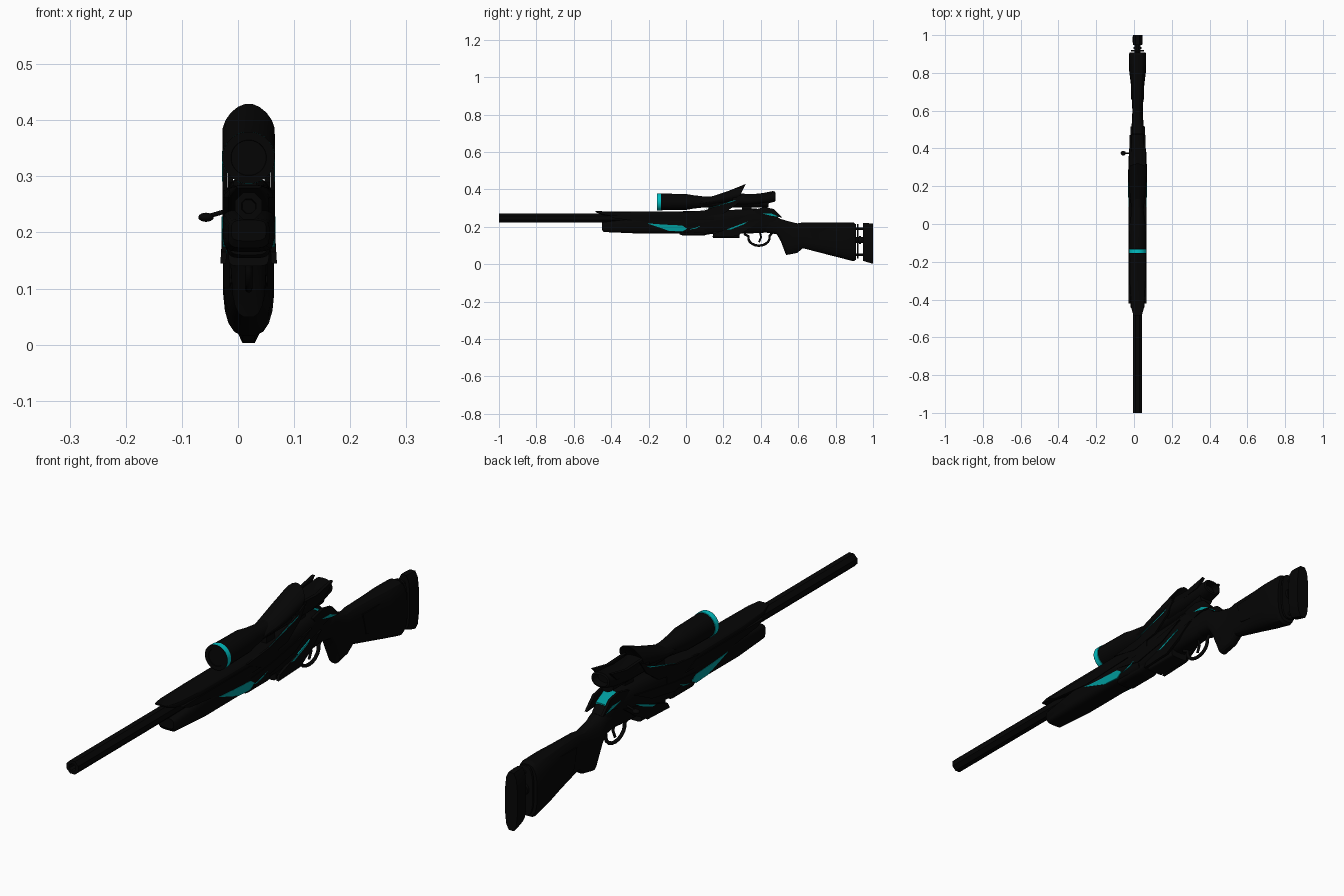
import bpy, bmesh, math

CX = 0.019  # the body sits slightly right of x=0 because of the bolt handle


def material(name, col):
    m = bpy.data.materials.new(name)
    m.diffuse_color = (*col, 1)
    return m


BLACK = material("black", (0.0016, 0.0016, 0.0016))
CHARCOAL = material("charcoal", (0.0022, 0.0022, 0.0022))
CYAN = material("cyan", (0.0, 0.52, 0.54))
TEAL = material("teal", (0.0, 0.32, 0.33))


def finish(name, bm, mat, angle=28):
    bmesh.ops.recalc_face_normals(bm, faces=bm.faces)
    me = bpy.data.meshes.new(name)
    bm.to_mesh(me)
    bm.free()
    me.materials.append(mat)
    ob = bpy.data.objects.new(name, me)
    bpy.context.collection.objects.link(ob)
    bpy.ops.object.select_all(action='DESELECT')
    bpy.context.view_layer.objects.active = ob
    ob.select_set(True)
    bpy.ops.object.shade_smooth_by_angle(angle=math.radians(angle))
    return ob


def loft(name, stations, mat, n=20, p=4.0, tilt=0.0):
    """Skin rounded sections (y, z_top, z_bottom, half_width) along y."""
    bm = bmesh.new()
    rings = []
    for y, zt, zb, hw in stations:
        zc, hh = (zt + zb) / 2, (zt - zb) / 2
        ring = []
        for i in range(n):
            a = 2 * math.pi * (i + 0.5) / n
            c, s = math.cos(a), math.sin(a)
            x = math.copysign(abs(c) ** (2 / p), c) * hw
            z = math.copysign(abs(s) ** (2 / p), s) * hh
            ring.append(bm.verts.new((CX + x, y + tilt * z, zc + z)))
        rings.append(ring)
    for r, q in zip(rings, rings[1:]):
        for i in range(n):
            j = (i + 1) % n
            bm.faces.new((r[i], r[j], q[j], q[i]))
    bm.faces.new(rings[0])
    bm.faces.new(rings[-1])
    return finish(name, bm, mat)


def tube(name, zc, stations, mat, n=24):
    """Turned part along y from (y, radius) pairs."""
    return loft(name, [(y, zc + r, zc - r, r) for y, r in stations], mat, n, 2.0)


def plates(name, profile, outer, thick, mat, flare=0.0):
    """Mirrored pair of side plates from a (y, z) profile; flare leans them outward at the bottom."""
    bm = bmesh.new()
    zmax = max(z for _, z in profile)
    for s in (-1, 1):
        def row(o):
            return [bm.verts.new((CX + s * (o + flare * (zmax - z)), y, z)) for y, z in profile]
        a, b = row(outer), row(outer - thick)
        bm.faces.new(a)
        bm.faces.new(b)
        for i in range(len(a)):
            j = (i + 1) % len(a)
            bm.faces.new((a[i], a[j], b[j], b[i]))
    return finish(name, bm, mat)


def wire(name, pts, radius, mat):
    """Round bar through points."""
    cu = bpy.data.curves.new(name, 'CURVE')
    cu.dimensions = '3D'
    cu.bevel_depth, cu.bevel_resolution, cu.use_fill_caps = radius, 2, True
    sp = cu.splines.new('POLY')
    sp.points.add(len(pts) - 1)
    for q, c in zip(sp.points, pts):
        q.co = (*c, 1)
    cu.materials.append(mat)
    ob = bpy.data.objects.new(name, cu)
    bpy.context.collection.objects.link(ob)
    bpy.ops.object.select_all(action='DESELECT')
    bpy.context.view_layer.objects.active = ob
    ob.select_set(True)
    bpy.ops.object.convert(target='MESH')


# Eight-sided barrel with recessed bore
tube("barrel", 0.247, [(-0.95, 0.012), (-1.0, 0.014), (-1.0, 0.026), (-0.1, 0.026)], BLACK, 8)

# Fore-end: lower handguard and upper shroud
loft("lower_handguard", [(-0.45, 0.222, 0.185, 0.031), (-0.44, 0.225, 0.172, 0.037),
     (-0.28, 0.245, 0.165, 0.046), (-0.02, 0.25, 0.165, 0.046), (0.1, 0.25, 0.158, 0.044)], BLACK)
loft("upper_shroud", [(-0.485, 0.284, 0.279, 0.022), (-0.44, 0.283, 0.262, 0.035),
     (-0.3, 0.283, 0.235, 0.043), (-0.05, 0.283, 0.23, 0.045), (0.15, 0.285, 0.22, 0.046)], BLACK)
plates("handguard_side_rail", [(-0.42, 0.262), (-0.02, 0.262), (0.04, 0.235), (-0.2, 0.225), (-0.38, 0.245)],
       0.047, 0.012, BLACK)

# Receiver, belly and magazine
loft("receiver", [(-0.02, 0.275, 0.158, 0.043), (0.15, 0.285, 0.16, 0.045), (0.36, 0.298, 0.165, 0.043),
     (0.42, 0.295, 0.168, 0.036), (0.475, 0.265, 0.175, 0.032), (0.5, 0.245, 0.19, 0.024)], BLACK, p=3.2)
loft("belly", [(-0.035, 0.2, 0.16, 0.034), (-0.02, 0.2, 0.154, 0.038), (0.1, 0.2, 0.154, 0.038),
     (0.135, 0.2, 0.168, 0.034)], BLACK)
loft("magazine", [(0.145, 0.2, 0.14, 0.036), (0.285, 0.2, 0.14, 0.036)], CHARCOAL, p=6)

# Layered armour blades down each side
plates("lower_blade", [(0.14, 0.145), (0.27, 0.15), (0.34, 0.19), (0.4, 0.235), (0.3, 0.215), (0.15, 0.165)],
       0.045, 0.01, BLACK, 0.06)
plates("middle_blade", [(-0.02, 0.215), (0.1, 0.225), (0.34, 0.265), (0.24, 0.215), (0.1, 0.19)],
       0.047, 0.012, BLACK)
plates("upper_blade", [(-0.04, 0.275), (0.1, 0.288), (0.22, 0.33), (0.31, 0.375), (0.27, 0.32),
       (0.2, 0.27), (0.08, 0.25)], 0.047, 0.008, BLACK)
plates("rear_blade", [(0.36, 0.29), (0.42, 0.305), (0.47, 0.295), (0.515, 0.25), (0.46, 0.255), (0.4, 0.24)],
       0.038, 0.01, BLACK)

# Coloured inlays
plates("handguard_inlay", [(-0.21, 0.219), (-0.12, 0.212), (-0.02, 0.207), (0.005, 0.19), (-0.02, 0.174),
       (-0.09, 0.178)], 0.0468, 0.0095, TEAL)
plates("receiver_inlay", [(0.01, 0.184), (0.05, 0.195), (0.08, 0.207), (0.055, 0.191)], 0.0472, 0.0095, TEAL)
plates("blade_inlay", [(0.15, 0.162), (0.21, 0.183), (0.33, 0.228), (0.31, 0.214), (0.22, 0.178)],
       0.0480, 0.0095, TEAL)
plates("scope_inlay", [(0.09, 0.291), (0.18, 0.318), (0.27, 0.345), (0.25, 0.335), (0.17, 0.312)],
       0.0472, 0.0015, TEAL)
plates("rear_inlay", [(0.41, 0.27), (0.46, 0.27), (0.5, 0.252), (0.46, 0.258)], 0.0384, 0.0095, TEAL)
loft("rear_top_inlay", [(0.415, 0.302, 0.288, 0.025), (0.42, 0.3, 0.287, 0.025), (0.47, 0.272, 0.262, 0.025)],
     TEAL)

# Scope: objective bell, ring, black bezel, lens, main tube, mounts
SZ = 0.333
tube("scope_tube", SZ, [(-0.134, 0.045), (0.0, 0.043), (0.04, 0.036), (0.1, 0.029), (0.44, 0.029)], BLACK)
tube("scope_ring", SZ, [(-0.145, 0.034), (-0.154, 0.045), (-0.154, 0.0468), (-0.134, 0.0468), (-0.132, 0.043)], CYAN)
tube("scope_bezel", SZ, [(-0.15, 0.03), (-0.1555, 0.032), (-0.1555, 0.0466), (-0.1535, 0.0466)], BLACK)
for y in (0.12, 0.3):
    loft("scope_mount", [(y, 0.315, 0.27, 0.014), (y + 0.05, 0.315, 0.27, 0.014)], BLACK, p=6)

# Swept hood over the scope and the eyepiece behind it
loft("scope_hood", [(0.06, 0.345, 0.305, 0.03), (0.14, 0.368, 0.31, 0.04), (0.21, 0.393, 0.318, 0.046),
     (0.295, 0.43, 0.33, 0.047), (0.275, 0.405, 0.335, 0.036)], BLACK, p=1.75, tilt=0.5)
loft("eyepiece_cowl", [(0.25, 0.38, 0.312, 0.044), (0.35, 0.374, 0.315, 0.044), (0.44, 0.384, 0.325, 0.04),
     (0.475, 0.389, 0.334, 0.037), (0.478, 0.382, 0.34, 0.03), (0.45, 0.38, 0.342, 0.028)], BLACK, p=2.4)
plates("cowl_fin", [(0.28, 0.378), (0.38, 0.374), (0.47, 0.392), (0.44, 0.36), (0.33, 0.345)],
       0.043, 0.012, BLACK)

# Bolt handle on the left
wire("bolt_arm", [(-0.015, 0.375, 0.24), (-0.035, 0.375, 0.234), (-0.052, 0.375, 0.229)], 0.004, BLACK)
bm = bmesh.new()
bmesh.ops.create_uvsphere(bm, u_segments=16, v_segments=10, radius=0.0125)
bmesh.ops.scale(bm, vec=(1.1, 1, 0.65), verts=bm.verts)
bmesh.ops.translate(bm, vec=(-0.057, 0.375, 0.227), verts=bm.verts)
finish("bolt_knob", bm, BLACK, 60)

# Trigger guard and trigger
guard = [(CX, 0.31, 0.162)]
guard += [(CX, 0.39 + 0.057 * math.cos(a), 0.142 + 0.043 * math.sin(a))
          for a in [math.radians(170 + 20 * i) for i in range(11)]]
guard += [(CX, 0.46, 0.168)]
wire("trigger_guard", guard, 0.0065, BLACK)
wire("trigger", [(CX, 0.395, 0.17), (CX, 0.402, 0.145), (CX, 0.39, 0.118)], 0.005, BLACK)

# Stock with grip
loft("stock", [(0.42, 0.25, 0.17, 0.034), (0.485, 0.248, 0.16, 0.035), (0.508, 0.242, 0.12, 0.034),
     (0.535, 0.234, 0.048, 0.031), (0.595, 0.219, 0.06, 0.028), (0.625, 0.224, 0.085, 0.029),
     (0.74, 0.225, 0.055, 0.036), (0.81, 0.225, 0.037, 0.045), (0.895, 0.224, 0.015, 0.046),
     (0.908, 0.215, 0.022, 0.043)], BLACK, p=2.8)
plates("stock_panel", [(0.66, 0.19), (0.82, 0.195), (0.88, 0.17), (0.88, 0.08), (0.68, 0.11)],
       0.034, 0.006, BLACK)

# Adjustable butt: backing plate, rods and pad
loft("butt_backing", [(0.914, 0.215, 0.03, 0.034), (0.922, 0.215, 0.03, 0.034)], CHARCOAL, p=3)
for z, r in ((0.19, 0.007), (0.13, 0.016), (0.05, 0.007)):
    tube("butt_rod", z, [(0.89, r), (0.955, r)], BLACK, 12)
tube("adjuster_wheel", 0.13, [(0.926, 0.022), (0.936, 0.022)], CHARCOAL, 16)
loft("butt_pad", [(0.947, 0.222, 0.016, 0.025), (0.97, 0.222, 0.008, 0.027), (1.0, 0.22, 0.0, 0.026)],
     BLACK, n=12, p=3)
